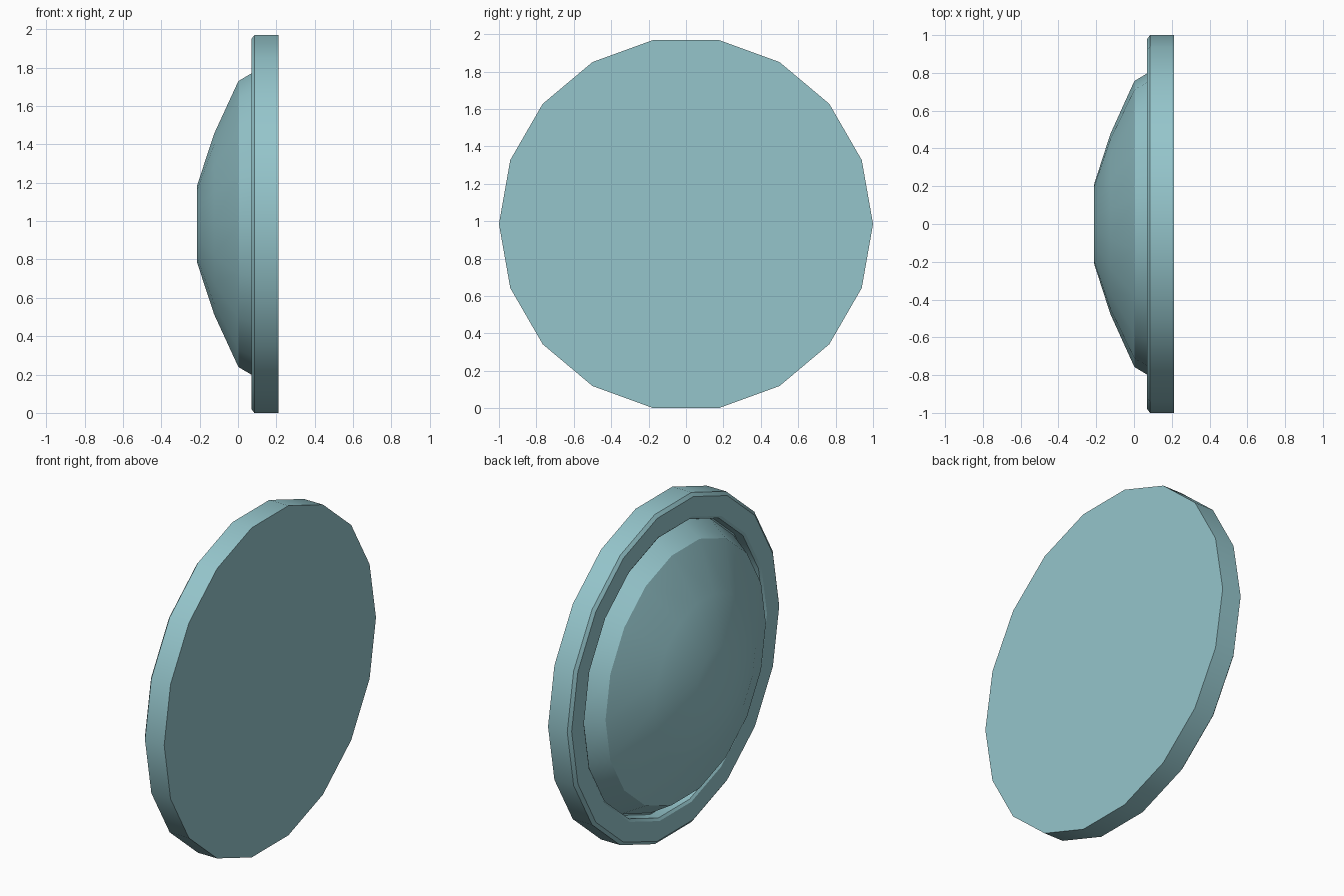
import bpy, bmesh
from math import cos, sin, tau, pi, radians

if "Cube" in bpy.data.objects:
    bpy.data.objects.remove(bpy.data.objects["Cube"])

SIDES = 18
CENTRE_Z = cos(pi / SIDES)   # the polygon rests on a flat side


def turned(name, profile):
    """Revolve (x, radius) points around the x axis, capping both ends."""
    bm = bmesh.new()
    rings = [[bm.verts.new((x, r * cos(tau * i / SIDES),
                            CENTRE_Z + r * sin(tau * i / SIDES)))
              for i in range(SIDES)] for x, r in profile]
    for a, b in zip(rings, rings[1:]):
        for i in range(SIDES):
            j = (i + 1) % SIDES
            bm.faces.new((a[i], a[j], b[j], b[i]))
    bm.faces.new(rings[0])
    bm.faces.new(rings[-1])
    bmesh.ops.recalc_face_normals(bm, faces=bm.faces[:])
    mesh = bpy.data.meshes.new(name)
    bm.to_mesh(mesh)
    bm.free()
    obj = bpy.data.objects.new(name, mesh)
    bpy.context.collection.objects.link(obj)
    obj.data.materials.append(mat)
    bpy.ops.object.select_all(action='DESELECT')
    obj.select_set(True)
    bpy.context.view_layer.objects.active = obj
    bpy.ops.object.shade_smooth_by_angle(angle=radians(30))
    return obj


mat = bpy.data.materials.new("pale_teal")
mat.diffuse_color = (0.30, 0.56, 0.60, 1)
mat.use_nodes = True
mat.node_tree.nodes["Principled BSDF"].inputs["Base Color"].default_value = mat.diffuse_color

# Disc housing with chamfered rim and a recess for the dome
turned("housing", [(0.212, 1.0), (0.085, 1.0), (0.07, 0.98), (0.07, 0.865),
                   (0.08, 0.85), (0.135, 0.845)])

# Domed cover rising out of the recess
turned("dome", [(0.132, 0.835), (0.002, 0.757), (-0.125, 0.477), (-0.213, 0.205)])
